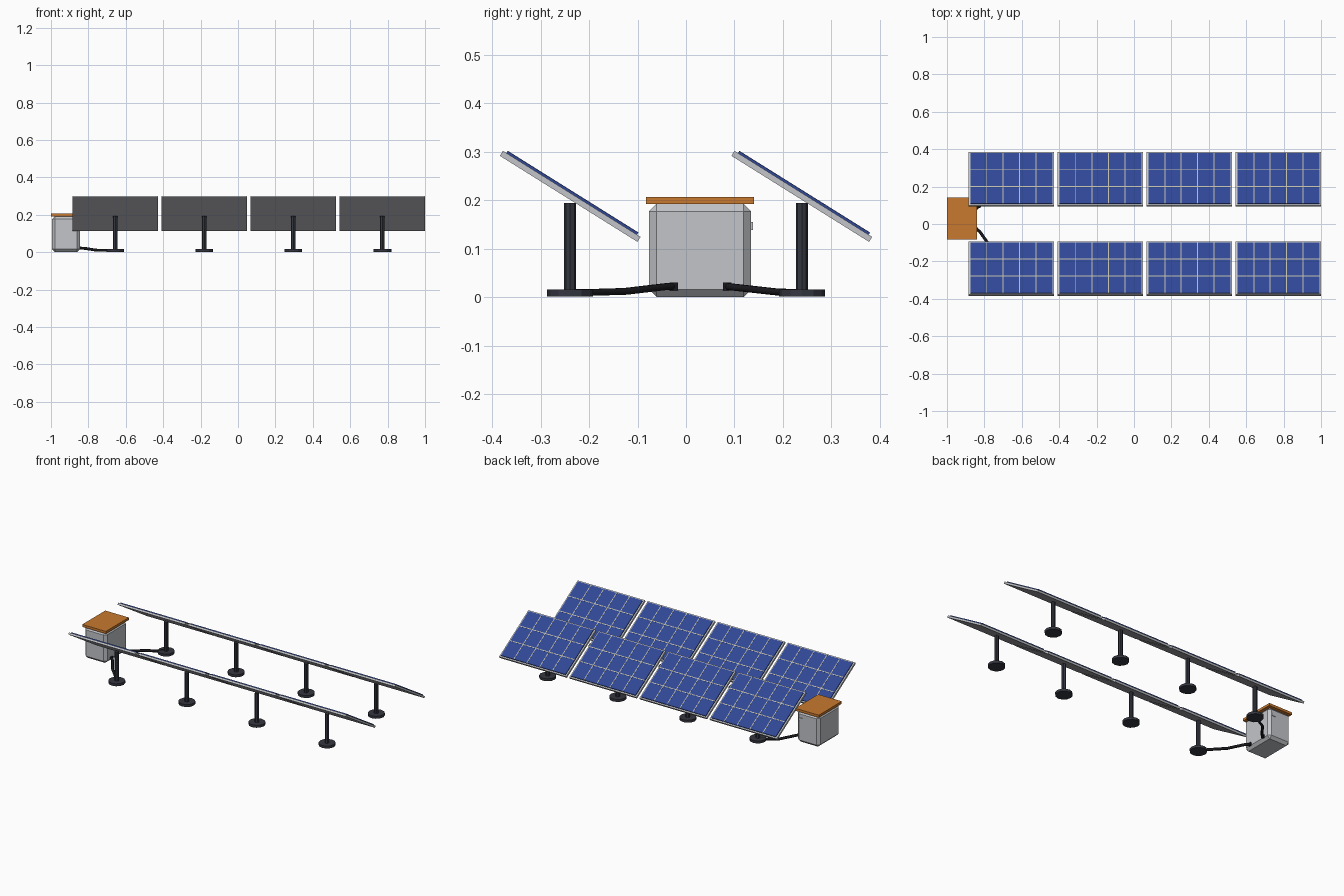
import bpy, bmesh, math
from mathutils import Matrix, Vector

cube = bpy.data.objects.get("Cube")
if cube:
    bpy.data.objects.remove(cube, do_unlink=True)


def material(name, r, g, b):
    m = bpy.data.materials.new(name)
    m.use_nodes = True
    m.diffuse_color = (r, g, b, 1)
    bsdf = m.node_tree.nodes["Principled BSDF"]
    bsdf.inputs["Base Color"].default_value = (r, g, b, 1)
    bsdf.inputs["Roughness"].default_value = 0.6
    return m


GREY = material("light grey", 0.55, 0.56, 0.59)
BLUE = material("cell blue", 0.028, 0.062, 0.30)
BEIGE = material("grid beige", 0.52, 0.50, 0.40)
SLATE = material("dark slate", 0.036, 0.038, 0.052)
BLACK = material("cable black", 0.010, 0.010, 0.013)
ORANGE = material("lid orange", 0.58, 0.19, 0.028)


def finish(name, bm, mat, matrix=Matrix()):
    mesh = bpy.data.meshes.new(name)
    bm.to_mesh(mesh)
    bm.free()
    mesh.materials.append(mat)
    obj = bpy.data.objects.new(name, mesh)
    obj.matrix_world = matrix
    bpy.context.collection.objects.link(obj)
    return obj


def add_box(bm, centre, size):
    bmesh.ops.create_cube(bm, size=1, matrix=Matrix.Translation(centre) @ Matrix.Diagonal((*size, 1)))


def box(name, centre, size, mat, matrix=Matrix(), bevel=0):
    bm = bmesh.new()
    add_box(bm, centre, size)
    if bevel:
        bmesh.ops.bevel(bm, geom=bm.edges[:], offset=bevel, segments=1, affect='EDGES')
    return finish(name, bm, mat, matrix)


def cylinder(name, x, y, z0, z1, radius, sides, mat):
    bm = bmesh.new()
    bmesh.ops.create_cone(bm, cap_ends=True, segments=sides, radius1=radius, radius2=radius,
                          depth=z1 - z0, matrix=Matrix.Translation((x, y, (z0 + z1) / 2)))
    return finish(name, bm, mat)


def cable(name, points, radius):
    curve = bpy.data.curves.new(name, 'CURVE')
    curve.dimensions = '3D'
    curve.bevel_depth = radius
    curve.bevel_resolution = 1
    curve.use_fill_caps = True
    spline = curve.splines.new('POLY')
    spline.points.add(len(points) - 1)
    for p, co in zip(spline.points, points):
        p.co = (*co, 1)
    temp = bpy.data.objects.new(name + "_path", curve)
    bpy.context.collection.objects.link(temp)
    graph = bpy.context.evaluated_depsgraph_get()
    mesh = bpy.data.meshes.new_from_object(temp.evaluated_get(graph))
    bpy.data.objects.remove(temp, do_unlink=True)
    mesh.materials.clear()
    mesh.materials.append(BLACK)
    bpy.context.collection.objects.link(bpy.data.objects.new(name, mesh))


# Tilted panels on posts: two rows of four
WIDTH, LENGTH, THICK = 0.456, 0.335, 0.012
CELL_W, CELL_L, CELL_TOP = 0.438, 0.318, 0.011
PITCH, COLS, ROWS, LINE = 0.476, 5, 3, 0.005
ROW_Y = 0.239
TILT = Matrix.Rotation(math.radians(-32), 4, 'X')

for row, y in (("front", -ROW_Y), ("back", ROW_Y)):
    for i in range(4):
        x = 0.772 - i * PITCH
        tag = f"{row}_{i + 1}"
        place = Matrix.Translation((x, y, 0.208)) @ TILT
        box("panel_frame_" + tag, (0, 0, 0), (WIDTH, LENGTH, THICK), GREY, place)
        box("panel_cells_" + tag, (0, 0, 0.008), (CELL_W, CELL_L, 0.006), BLUE, place)

        # Thin grid strips between the cells
        bm = bmesh.new()
        for c in range(1, COLS):
            add_box(bm, (CELL_W * (c / COLS - 0.5), 0, CELL_TOP), (LINE, CELL_L, 0.001))
        for r in range(1, ROWS):
            add_box(bm, (0, CELL_L * (r / ROWS - 0.5), CELL_TOP), (CELL_W, LINE, 0.0012))
        finish("panel_grid_" + tag, bm, BEIGE, place)

        cylinder("post_" + tag, x, y, 0.012, 0.194, 0.0125, 8, SLATE)
        cylinder("foot_" + tag, x, y, 0.001, 0.016, 0.0475, 12, SLATE)

# Power cabinet with lid and latch
box("cabinet_body", (-0.92, 0.029, 0.0965), (0.15, 0.211, 0.193), GREY, bevel=0.016)
box("cabinet_lid", (-0.92, 0.029, 0.1995), (0.16, 0.223, 0.015), ORANGE)
box("cabinet_latch", (-0.875, 0.135, 0.147), (0.03, 0.006, 0.016), GREY)

# Cables from the cabinet to the nearest feet
cable("front_cable", [(-0.85, -0.022, 0.022), (-0.825, -0.04, 0.022), (-0.765, -0.125, 0.012),
                      (-0.70, -0.19, 0.010), (-0.67, -0.225, 0.010)], 0.008)
cable("back_cable", [(-0.85, 0.082, 0.022), (-0.825, 0.095, 0.021), (-0.755, 0.185, 0.011),
                     (-0.70, 0.215, 0.010), (-0.67, 0.235, 0.010)], 0.008)
for name, y in (("front_cable_socket", -0.025), ("back_cable_socket", 0.085)):
    box(name, (-0.842, y, 0.022), (0.012, 0.018, 0.016), BLACK)
